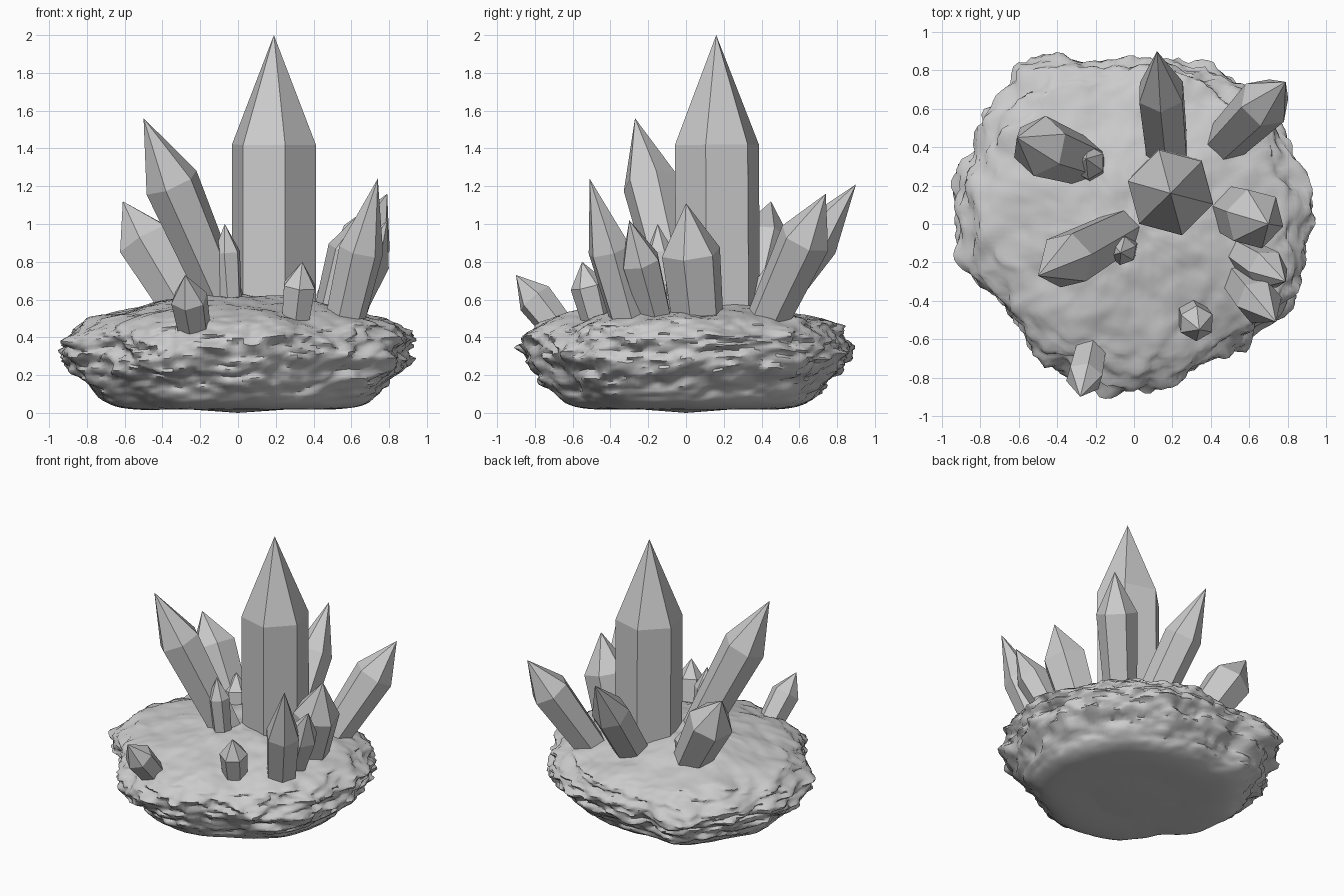
import bpy
import bmesh
from math import radians, sin, cos, tau
from mathutils import Vector, noise

cube = bpy.data.objects.get("Cube")
if cube:
    bpy.data.objects.remove(cube, do_unlink=True)


def add_object(name, bm):
    bmesh.ops.recalc_face_normals(bm, faces=bm.faces)
    mesh = bpy.data.meshes.new(name)
    bm.to_mesh(mesh)
    bm.free()
    obj = bpy.data.objects.new(name, mesh)
    bpy.context.collection.objects.link(obj)
    return obj


def bridge(bm, lower, upper):
    n = len(lower)
    for i in range(n):
        j = (i + 1) % n
        bm.faces.new((lower[i], lower[j], upper[j], upper[i]))


def fan(bm, ring, point):
    for i, v in enumerate(ring):
        bm.faces.new((v, ring[(i + 1) % len(ring)], point))


def crystal(name, base, tip, radius, point_length, taper=0.75, twist=45):
    """Six-sided prism that widens to a shoulder, then closes to a point."""
    base, tip = Vector(base), Vector(tip)
    axis = (tip - base).normalized()
    turn = Vector((0, 0, 1)).rotation_difference(axis)
    bm = bmesh.new()

    def ring(centre, r):
        angles = [radians(twist) + tau * k / 6 for k in range(6)]
        return [bm.verts.new(centre + turn @ Vector((r * cos(a), r * sin(a), 0)))
                for a in angles]

    foot = ring(base, radius * taper)
    shoulder = ring(tip - axis * point_length, radius)
    bm.faces.new(foot)
    bridge(bm, foot, shoulder)
    fan(bm, shoulder, bm.verts.new(tip))
    return add_object(name, bm)


def catmull(a, b, c, d, t):
    return b + 0.5 * t * (c - a + t * (2 * a - 5 * b + 4 * c - d + t * (3 * (b - c) + d - a)))


# Rock base: outline radii at even angles, counter-clockwise from +x
OUTLINE = (.94, .93, .93, .95, .91, .88, .87, .88, .99, .97, .95, .96,
           .94, .91, .81, .83, .87, .86, .87, .86, .82, .86, .92, .92)
# Rock cross-section from underside to top: share of the outline, height
PROFILE = [(.3, .02), (.58, .02), (.73, .05), (.83, .13), (.94, .23), (1, .33),
           (.96, .42), (.86, .48), (.68, .53), (.45, .58), (.22, .62), (.04, .63)]
SEGMENTS, STEPS = 192, 7


def outline_radius(angle):
    f = angle / tau * len(OUTLINE)
    i = int(f)
    return catmull(*(OUTLINE[(i + k) % len(OUTLINE)] for k in (-1, 0, 1, 2)), f - i)


def rock_point(share, height, angle):
    r = share * outline_radius(angle)
    p = Vector((r * cos(angle), r * sin(angle), height))
    # Flat strata give ledges around the rim, softer lumps on top
    rim = min(1, max(0, (share - .5) / .4)) * min(1, height / .15)
    strata = noise.fractal(Vector((p.x * 3.5, p.y * 3.5, p.z * 11)), 0.8, 2.0, 4)
    chips = abs(noise.noise(Vector((p.x * 8, p.y * 8, p.z * 16))))
    grow = 1 + rim * (.065 * strata + .06 * chips - .03)
    lump = noise.fractal(Vector((p.x * 3, p.y * 3, p.z * 4 + 5)), 0.9, 2.0, 4)
    p.x *= grow
    p.y *= grow
    p.z = max(0, p.z + .025 * lump * min(1, height / .2))
    return p


def rock():
    rows = []
    last = len(PROFILE) - 1
    for i in range(last):
        pts = [Vector(PROFILE[min(max(i + k, 0), last)]) for k in (-1, 0, 1, 2)]
        rows += [catmull(*pts, s / STEPS) for s in range(STEPS)]
    rows.append(Vector(PROFILE[-1]))
    bm = bmesh.new()
    rings = [[bm.verts.new(rock_point(share, height, tau * k / SEGMENTS))
              for k in range(SEGMENTS)] for share, height in rows]
    for lower, upper in zip(rings, rings[1:]):
        bridge(bm, lower, upper)
    fan(bm, rings[0], bm.verts.new((0, 0, 0)))
    fan(bm, rings[-1], bm.verts.new((0, 0, rings[-1][0].co.z)))
    return add_object("rock_base", bm)


base = rock()
bpy.context.view_layer.objects.active = base
base.select_set(True)
bpy.ops.object.shade_smooth_by_angle(angle=radians(50))
base.select_set(False)

# Large crystals
crystal("main_crystal", (.19, .17, .4), (.19, .16, 2), .23, .58, taper=1)
crystal("front_right_tall_crystal", (-.04, -.02, .5), (-.5, -.27, 1.56), .15, .38, twist=15)
crystal("back_right_crystal", (-.22, .31, .45), (-.61, .45, 1.12), .16, .24, twist=20)
crystal("back_crystal", (.18, .3, .4), (.12, .9, 1.21), .13, .36, .9, twist=30)
crystal("back_left_crystal", (.42, .37, .36), (.79, .74, 1.16), .14, .28, twist=15)
crystal("left_crystal", (.51, .07, .42), (.7, 0, 1.11), .16, .27, .85)
crystal("left_slim_crystal", (.52, -.13, .4), (.79, -.3, 1.02), .11, .24, twist=0)
crystal("front_left_crystal", (.54, -.27, .38), (.74, -.51, 1.24), .12, .4, .85, twist=10)

# Small crystals
crystal("front_small_crystal", (-.22, -.62, .38), (-.28, -.9, .73), .1, .16, .85, twist=15)
crystal("front_left_small_crystal", (.3, -.46, .45), (.34, -.55, .8), .095, .13, .85, twist=30)
crystal("centre_small_crystal", (-.04, -.12, .55), (-.07, -.15, 1), .075, .15, .85, twist=20)
crystal("back_right_small_crystal", (-.22, .29, .5), (-.25, .34, .8), .09, .12, .85, twist=30)
